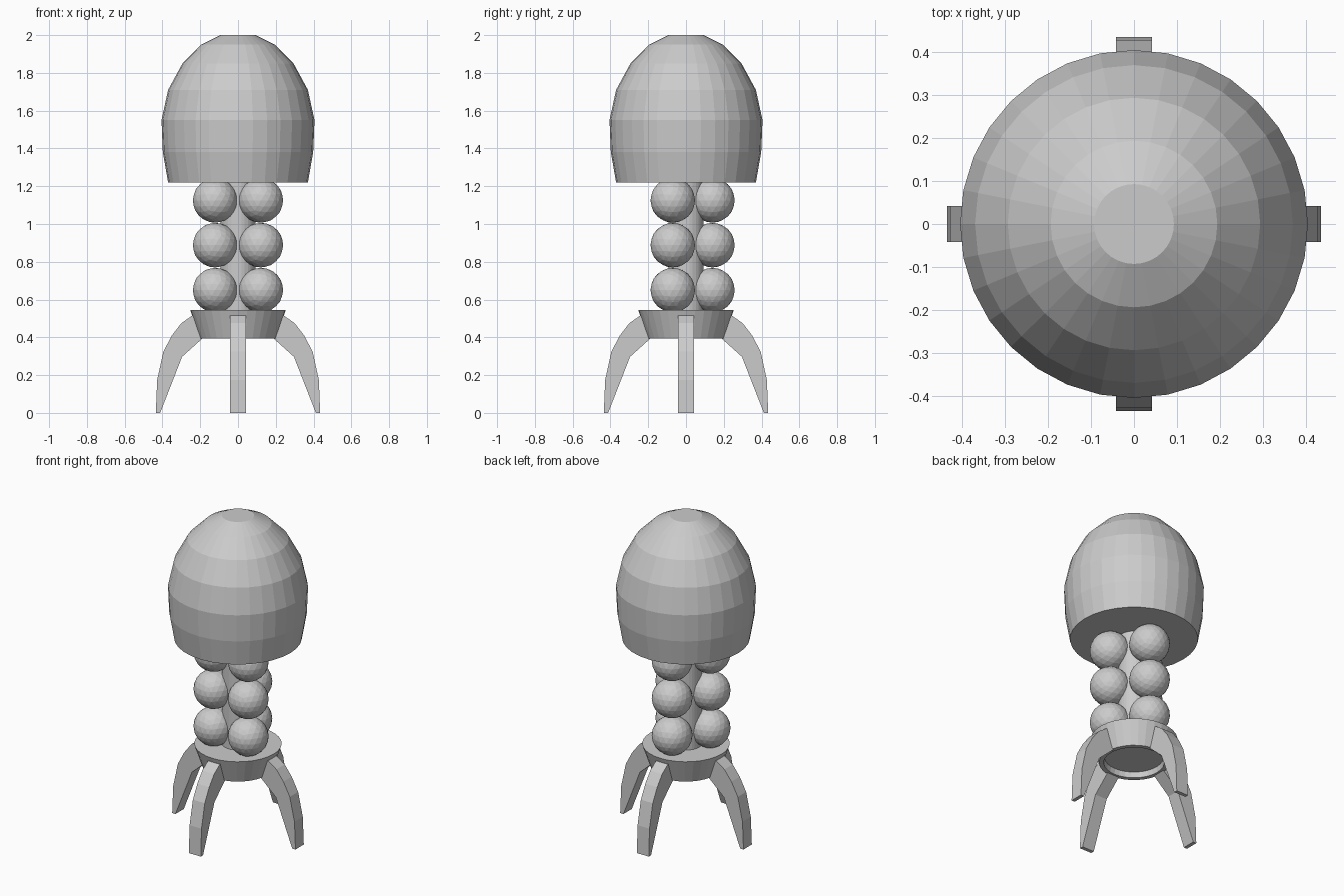
import bpy, bmesh, math
from mathutils import Matrix

if "Cube" in bpy.data.objects:
    bpy.data.objects.remove(bpy.data.objects["Cube"])


def finish(bm, name):
    bmesh.ops.recalc_face_normals(bm, faces=bm.faces)
    mesh = bpy.data.meshes.new(name)
    bm.to_mesh(mesh)
    bm.free()
    obj = bpy.data.objects.new(name, mesh)
    bpy.context.collection.objects.link(obj)
    return obj


def lathe(name, profile, sides=32):
    """Revolve (radius, z) points around z and cap both ends."""
    bm = bmesh.new()
    rings = []
    for r, z in profile:
        rings.append([bm.verts.new((r * math.cos(2 * math.pi * i / sides),
                                    r * math.sin(2 * math.pi * i / sides), z))
                      for i in range(sides)])
    for a, b in zip(rings, rings[1:]):
        for i in range(sides):
            j = (i + 1) % sides
            bm.faces.new((a[i], a[j], b[j], b[i]))
    bm.faces.new(rings[0])
    bm.faces.new(rings[-1])
    return finish(bm, name)


# Domed cap with flat underside
lathe("dome_cap", [(0.37, 1.22), (0.398, 1.38), (0.405, 1.55), (0.37, 1.71),
                   (0.294, 1.85), (0.194, 1.95), (0.093, 2.0)])

# Central column
lathe("column", [(0.093, 0.53), (0.093, 1.24)])

# Tapered collar with shallow recess underneath
lathe("collar", [(0.17, 0.43), (0.175, 0.395), (0.202, 0.395), (0.253, 0.545)])

# Three tiers of three balls around the column
for tier, z in enumerate((0.65, 0.888, 1.125)):
    for k in range(3):
        a = math.radians(90 + 120 * k)
        bm = bmesh.new()
        bmesh.ops.create_icosphere(
            bm, subdivisions=3, radius=0.118,
            matrix=Matrix.Translation((0.14 * math.cos(a), 0.14 * math.sin(a), z)))
        finish(bm, f"ball_{tier + 1}_{k + 1}")

# Four curved legs, extruded from a side profile
leg = [(0.412, 0.0), (0.435, 0.0), (0.428, 0.175), (0.395, 0.325), (0.35, 0.41),
       (0.30, 0.475), (0.243, 0.515), (0.215, 0.515), (0.185, 0.397), (0.296, 0.297),
       ]
for n, label in enumerate(("right", "back", "left", "front")):
    bm = bmesh.new()
    a = [bm.verts.new((x, -0.042, z)) for x, z in leg]
    b = [bm.verts.new((x, 0.042, z)) for x, z in leg]
    bm.faces.new(a)
    bm.faces.new(b)
    for i in range(len(leg)):
        j = (i + 1) % len(leg)
        bm.faces.new((a[i], a[j], b[j], b[i]))
    bmesh.ops.rotate(bm, verts=bm.verts, matrix=Matrix.Rotation(n * math.pi / 2, 3, 'Z'))
    finish(bm, f"{label}_leg")
